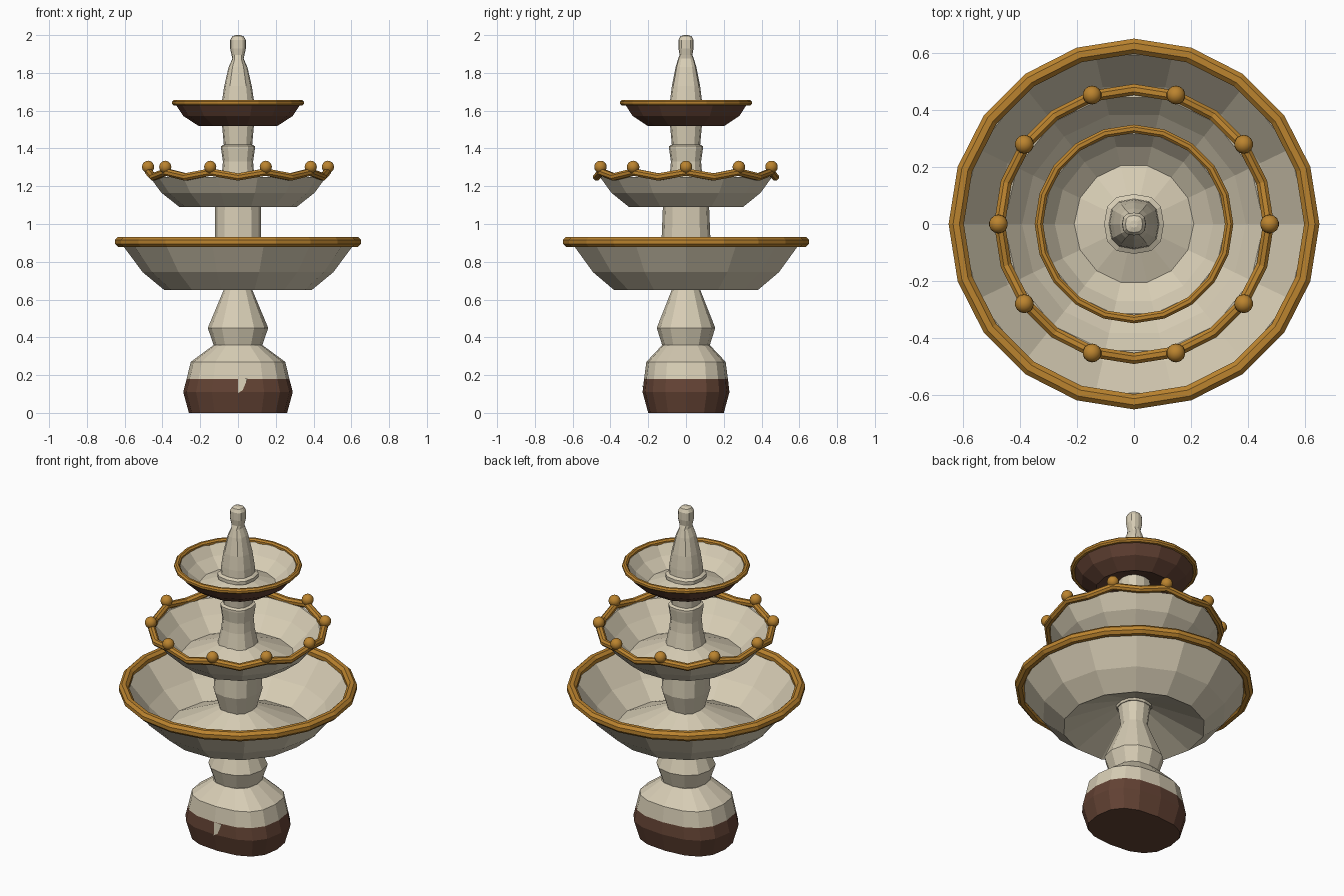
import bpy, bmesh, math

if "Cube" in bpy.data.objects:
    bpy.data.objects.remove(bpy.data.objects["Cube"])


def material(name, rgb):
    m = bpy.data.materials.new(name)
    m.diffuse_color = (*rgb, 1)
    m.use_nodes = True
    m.node_tree.nodes["Principled BSDF"].inputs["Base Color"].default_value = m.diffuse_color
    return m


CREAM = material("cream stone", (0.68, 0.61, 0.46))
GOLD = material("gold", (0.50, 0.23, 0.028))
BROWN = material("dark brown", (0.125, 0.055, 0.034))


def finish(name, bm, mats):
    bmesh.ops.recalc_face_normals(bm, faces=bm.faces)
    me = bpy.data.meshes.new(name)
    bm.to_mesh(me)
    bm.free()
    for m in mats:
        me.materials.append(m)
    ob = bpy.data.objects.new(name, me)
    bpy.context.collection.objects.link(ob)
    return ob


def lathe(name, prof, sides, mats, power=2.0, rule=lambda i: 0):
    """Stack rings (rx, ry, z) with a round or squarish section, capped at both ends."""
    bm = bmesh.new()
    rings = []
    for rx, ry, z in prof:
        ring = []
        for k in range(sides):
            a = 2 * math.pi * k / sides
            c, s = math.cos(a), math.sin(a)
            x = math.copysign(abs(c) ** (2 / power), c) * rx
            y = math.copysign(abs(s) ** (2 / power), s) * ry
            ring.append(bm.verts.new((x, y, z)))
        rings.append(ring)
    for i in range(len(rings) - 1):
        a, b = rings[i], rings[i + 1]
        for k in range(sides):
            j = (k + 1) % sides
            f = bm.faces.new((a[k], a[j], b[j], b[k]))
            f.material_index = rule(i)
    bm.faces.new(rings[0]).material_index = rule(0)
    bm.faces.new(rings[-1]).material_index = rule(len(rings) - 2)
    return finish(name, bm, mats)


def bowl(name, outer, mats):
    """Thin shell: raised cone floor, two wall bands; inside faces use the last material."""
    t = 0.012
    inner = [(r - (t if i > 1 else 0), z + t * (i < len(outer) - 1))
             for i, (r, z) in enumerate(outer)][::-1]
    n = len(outer)
    return lathe(name, [(r, r, z) for r, z in outer + inner], 14, mats,
                 rule=lambda i: 0 if i < n - 1 else len(mats) - 1)


def rim(name, R, r, z, wave=0.0):
    """Twenty-sided ring with an eight-sided tube; wave raises every other corner."""
    bm = bmesh.new()
    rings = []
    for k in range(20):
        a = math.pi * k / 10
        zc = z + (wave if k % 2 == 0 else -wave)
        rings.append([bm.verts.new(((R + r * math.cos(b)) * math.cos(a),
                                    (R + r * math.cos(b)) * math.sin(a),
                                    zc + r * math.sin(b)))
                      for b in [math.pi * (q + 0.5) / 4 for q in range(8)]])
    for k in range(20):
        a, b = rings[k], rings[(k + 1) % 20]
        for q in range(8):
            p = (q + 1) % 8
            bm.faces.new((a[q], b[q], b[p], a[p]))
    return finish(name, bm, [GOLD])


# Foot: oval block, brown below, cream above
lathe("foot", [(0.26, 0.20, 0), (0.29, 0.23, 0.11), (0.272, 0.222, 0.18),
               (0.25, 0.21, 0.27), (0.128, 0.125, 0.36)],
      16, [BROWN, CREAM], 2.6, lambda i: 0 if i < 2 else 1)

# Cream chip in the brown band at the front
bm = bmesh.new()
bm.faces.new([bm.verts.new(p) for p in ((0, -0.231, 0.105), (0.025, -0.231, 0.12),
                                        (0.05, -0.226, 0.181), (0, -0.226, 0.181))])
finish("foot_chip", bm, [CREAM])

# Pedestal and columns between the bowls
lathe("pedestal", [(0.128, 0.125, 0.355), (0.16, 0.155, 0.45), (0.072, 0.072, 0.66),
                   (0.09, 0.09, 0.80)], 12, [CREAM], 2.2)
lathe("lower_column", [(0.09, 0.09, 0.77), (0.123, 0.13, 0.90), (0.122, 0.122, 1.10),
                       (0.09, 0.09, 1.20)], 12, [CREAM], 2.5)
lathe("upper_column", [(0.105, 0.105, 1.17), (0.085, 0.085, 1.27), (0.08, 0.08, 1.33),
                       (0.09, 0.09, 1.40), (0.09, 0.09, 1.412), (0.075, 0.075, 1.42),
                       (0.085, 0.085, 1.53), (0.08, 0.08, 1.59)], 12, [CREAM], 2.6)

# Three bowls
bowl("lower_bowl", [(0.08, 0.79), (0.39, 0.65), (0.505, 0.745), (0.62, 0.90)], [CREAM])
bowl("middle_bowl", [(0.08, 1.18), (0.31, 1.09), (0.405, 1.165), (0.468, 1.25)], [CREAM])
bowl("top_bowl", [(0.07, 1.57), (0.21, 1.52), (0.29, 1.572), (0.335, 1.64)], [BROWN, CREAM])

# Gold rims
rim("lower_rim", 0.624, 0.029, 0.905)
rim("middle_rim", 0.472, 0.021, 1.262, 0.013)
rim("top_rim", 0.334, 0.016, 1.642)

# Gold balls around the middle rim
bm = bmesh.new()
for k in range(10):
    a = math.pi * k / 5
    new = bmesh.ops.create_uvsphere(bm, u_segments=14, v_segments=10, radius=0.033)
    bmesh.ops.translate(bm, verts=new["verts"],
                        vec=(0.476 * math.cos(a), 0.476 * math.sin(a), 1.302))
balls = finish("rim_balls", bm, [GOLD])
for p in balls.data.polygons:
    p.use_smooth = True

# Finial: collar, tapered body, neck and small head
lathe("finial", [(0.105, 0.105, 1.575), (0.105, 0.105, 1.595), (0.088, 0.088, 1.605),
                 (0.085, 0.085, 1.65), (0.073, 0.075, 1.73), (0.05, 0.055, 1.83),
                 (0.03, 0.042, 1.875), (0.034, 0.034, 1.895), (0.042, 0.04, 1.93),
                 (0.041, 0.04, 1.975), (0.03, 0.03, 1.994), (0.012, 0.012, 2.0)],
      12, [CREAM], 2.6)
